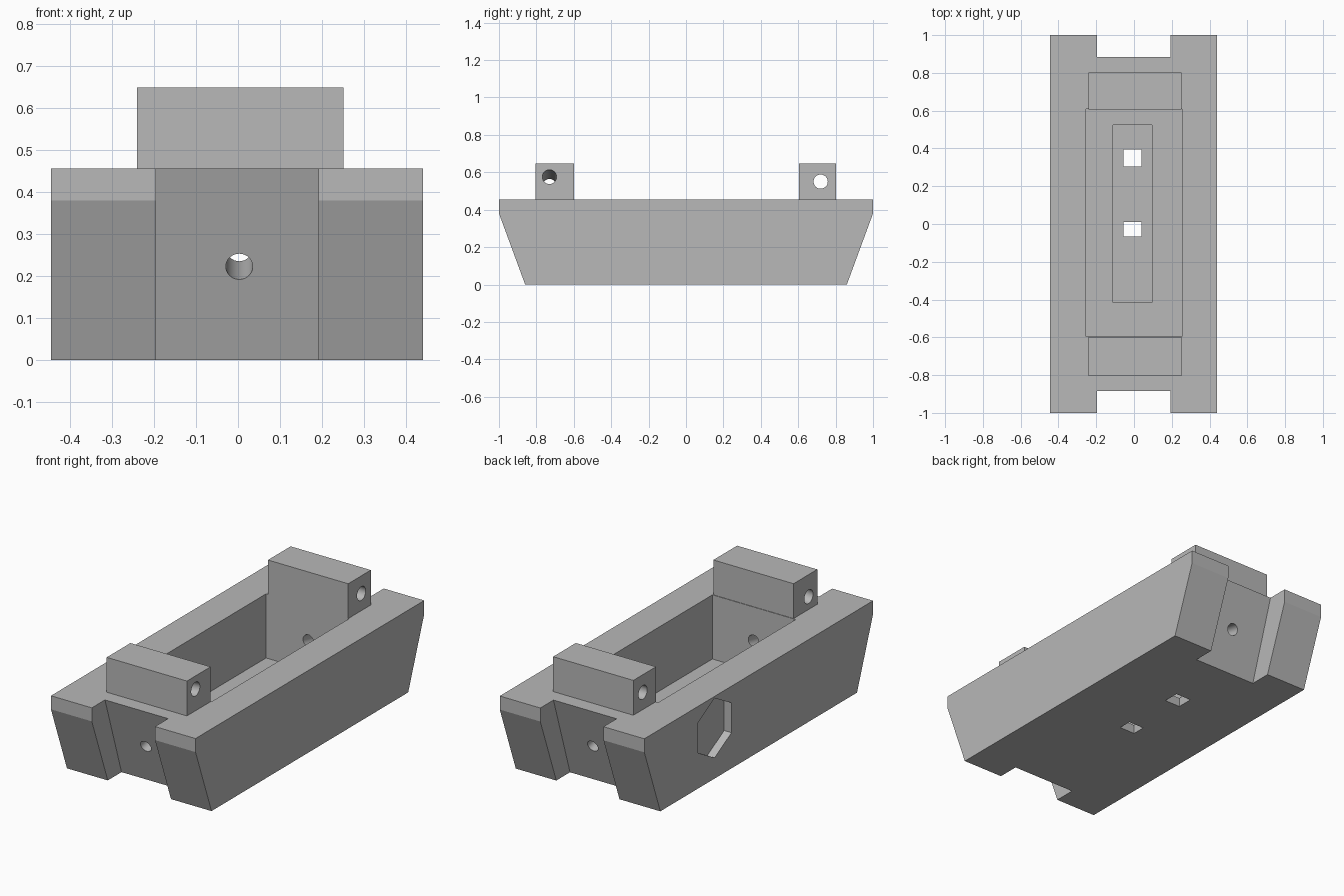
import bpy
import bmesh
from math import pi, cos, sin
from mathutils import Matrix, Vector

old = bpy.data.objects.get("Cube")
if old:
    bpy.data.objects.remove(old)

grey = bpy.data.materials.new("plain grey")
grey.use_nodes = True
grey.diffuse_color = (0.48, 0.48, 0.48, 1)
grey.node_tree.nodes["Principled BSDF"].inputs["Base Color"].default_value = grey.diffuse_color


def finish(name, bm):
    bmesh.ops.recalc_face_normals(bm, faces=bm.faces)
    mesh = bpy.data.meshes.new(name)
    bm.to_mesh(mesh)
    bm.free()
    mesh.materials.append(grey)
    ob = bpy.data.objects.new(name, mesh)
    bpy.context.collection.objects.link(ob)
    return ob


def prism(name, profile, x0, x1):
    """Extrude a closed (y, z) profile from x0 to x1."""
    bm = bmesh.new()
    face = bm.faces.new([bm.verts.new((x0, y, z)) for y, z in profile])
    new = bmesh.ops.extrude_face_region(bm, geom=[face])["geom"]
    verts = [v for v in new if isinstance(v, bmesh.types.BMVert)]
    bmesh.ops.translate(bm, verts=verts, vec=(x1 - x0, 0, 0))
    return finish(name, bm)


def box(name, x0, x1, y0, y1, z0, z1):
    return prism(name, [(y0, z0), (y1, z0), (y1, z1), (y0, z1)], x0, x1)


def drill(name, centre, axis, radius, length):
    bm = bmesh.new()
    turn = Vector(axis).to_track_quat("Z", "Y").to_matrix().to_4x4()
    bmesh.ops.create_cone(bm, cap_ends=True, segments=32, radius1=radius, radius2=radius,
                          depth=length, matrix=Matrix.Translation(centre) @ turn)
    return finish(name, bm)


def cut(target, cutters):
    bpy.context.view_layer.objects.active = target
    for c in cutters:
        c.hide_render = True
        mod = target.modifiers.new("cut", "BOOLEAN")
        mod.operation = "DIFFERENCE"
        mod.solver = "EXACT"
        mod.object = c
        bpy.ops.object.modifier_apply(modifier=mod.name)
        bpy.data.objects.remove(c)


# Hull with sloping ends
hull = prism("hull", [(-0.86, 0), (0.86, 0), (1, 0.38), (1, 0.455), (-1, 0.455), (-1, 0.38)],
             -0.445, 0.44)

# Stepped well and two square drain holes
cutters = [
    box("well_cutter", -0.255, 0.255, -0.595, 0.61, 0.1, 0.6),
    box("trough_cutter", -0.11, 0.095, -0.415, 0.525, 0.05, 0.2),
    box("rear_drain_cutter", -0.055, 0.04, 0.305, 0.395, -0.1, 0.1),
    box("front_drain_cutter", -0.055, 0.04, -0.065, 0.01, -0.1, 0.1),
]

# Slanted end notches with a tilted bore through each end wall
for s in (-1, 1):
    cutters.append(prism("notch_cutter", [(s * 0.708, -0.1), (s * 1.2, -0.1),
                                          (s * 1.2, 0.6), (s * 0.931, 0.6)], -0.195, 0.192))
    cutters.append(drill("bore_cutter", (0.003, s * 0.75, 0.235), (0, s, -0.21), 0.032, 0.42))

# Shallow hexagonal pocket on one side
pocket = [(0.385 + 0.17 * sin(i * pi / 3), 0.28 + 0.165 * cos(i * pi / 3)) for i in range(6)]
cutters.append(prism("pocket_cutter", pocket, -0.6, -0.4))
cut(hull, cutters)

# Cross blocks at both ends of the well, each with a pin hole
for name, y0, y1, hole_y, tilt in (("front_block", -0.805, -0.598, -0.73, 0.1),
                                   ("rear_block", 0.605, 0.803, 0.72, 0)):
    block = box(name, -0.24, 0.251, y0, y1, 0.455, 0.648)
    cut(block, [drill("pin_cutter", (0, hole_y, 0.55), (1, 0, tilt), 0.038, 1)])

# Smooth bores, crisp edges
bpy.ops.object.select_all(action="DESELECT")
for ob in bpy.context.collection.objects:
    if ob.type == "MESH" and ob.name in ("hull", "front_block", "rear_block"):
        ob.select_set(True)
        bpy.context.view_layer.objects.active = ob
bpy.ops.object.shade_smooth_by_angle(angle=pi / 9)
